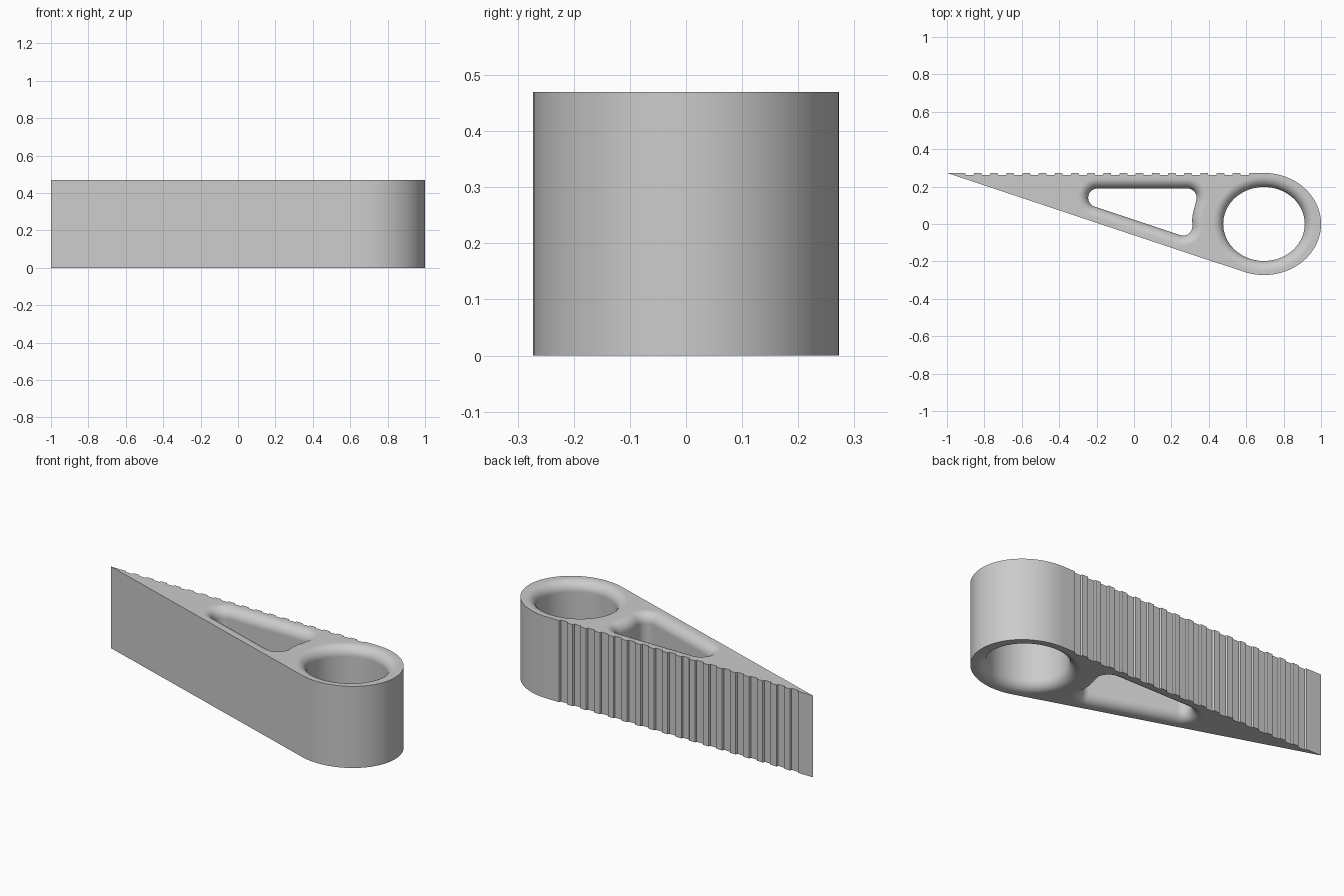
import bpy, bmesh, math
from math import sin, cos, pi, radians

if "Cube" in bpy.data.objects:
    bpy.data.objects.remove(bpy.data.objects["Cube"])

H = 0.47                      # height of the wedge
CX, RX, RY = 0.695, 0.305, 0.273   # rounded end
FILLET, STEPS = 0.055, 8


def arc(cx, cy, rx, ry, a0, a1, n):
    """Points along an elliptical arc, angles in radians, both ends included."""
    return [(cx + rx * cos(a0 + (a1 - a0) * i / n),
             cy + ry * sin(a0 + (a1 - a0) * i / n)) for i in range(n + 1)]


def outline():
    """Wedge with a ribbed back, running counter-clockwise from the tip."""
    px = (-1 - CX) / RX
    tangent = math.atan2(1, px) + math.acos(1 / math.hypot(px, 1))
    pts = [(-1, RY)]
    pts += arc(CX, 0, RX, RY, tangent - 2 * pi, pi / 2, 64)
    pitch, width, depth, c = 0.0865, 0.043, 0.011, 0.004
    for k in reversed(range(18)):          # shallow grooves with eased edges
        a = -0.9 + pitch * k
        b = a + width
        pts += [(b + c, RY), (b + 0.001, RY - c), (b, RY - depth),
                (a, RY - depth), (a - 0.001, RY - c), (a - c, RY)]
    return pts


def ring_hole(o):
    """Oval hole through the rounded end, grown by o."""
    return arc(CX, 0, 0.218 + o, 0.198 + o, 0, 2 * pi, 72)[:-1]


def slot_hole(o):
    """Rounded slot whose right side follows the oval hole, grown by o."""
    r = 0.05 + o
    pts = arc(-0.195, 0.14, r, r, radians(90), radians(252), 14)
    pts += arc(0.262, -0.012, r, r, radians(252), radians(362), 12)
    pts += arc(CX, 0, 0.385 - o, 0.346 - o, radians(176), radians(163), 5)
    pts += arc(0.285, 0.14, r, r, radians(-19), radians(90), 12)
    return pts


bm = bmesh.new()


def add_loop(pts, z):
    return [bm.verts.new((x, y, z)) for x, y in pts]


def bridge(a, b):
    n = len(a)
    for i in range(n):
        j = (i + 1) % n
        bm.faces.new((a[i], a[j], b[j], b[i]))


# fillet profile from bottom to top: (height, growth)
angles = [pi / 2 * i / STEPS for i in range(STEPS + 1)]
upper = [(H - FILLET + FILLET * sin(a), FILLET * (1 - cos(a))) for a in angles]
profile = [(H - z, o) for z, o in reversed(upper)] + upper

# outer wall and the two openings with rounded rims
rims = []
walls = [[add_loop(outline(), z) for z in (0, H)]]
for shape in (ring_hole, slot_hole):
    walls.append([add_loop(shape(o), z) for z, o in profile])
for loops in walls:
    for a, b in zip(loops, loops[1:]):
        bridge(a, b)
    rims.append((loops[0], loops[-1]))

# flat bottom and top around the openings
for side in (0, 1):
    edges = []
    for rim in rims:
        loop = rim[side]
        edges += [bm.edges.get((loop[i - 1], loop[i])) for i in range(len(loop))]
    bmesh.ops.triangle_fill(bm, edges=edges, use_beauty=True,
                            normal=(0, 0, 1 if side else -1))
bmesh.ops.recalc_face_normals(bm, faces=bm.faces[:])

mesh = bpy.data.meshes.new("wedge_body")
bm.to_mesh(mesh)
bm.free()
body = bpy.data.objects.new("wedge_body", mesh)
bpy.context.collection.objects.link(body)

grey = bpy.data.materials.new("plain grey")
grey.diffuse_color = (0.6, 0.6, 0.6, 1)
grey.use_nodes = True
grey.node_tree.nodes["Principled BSDF"].inputs["Base Color"].default_value = grey.diffuse_color
mesh.materials.append(grey)

# smooth curves, sharp rims, flat caps
bpy.context.view_layer.objects.active = body
body.select_set(True)
bpy.ops.object.shade_smooth_by_angle(angle=radians(30))
weighted = body.modifiers.new("even_shading", 'WEIGHTED_NORMAL')
weighted.keep_sharp = True
